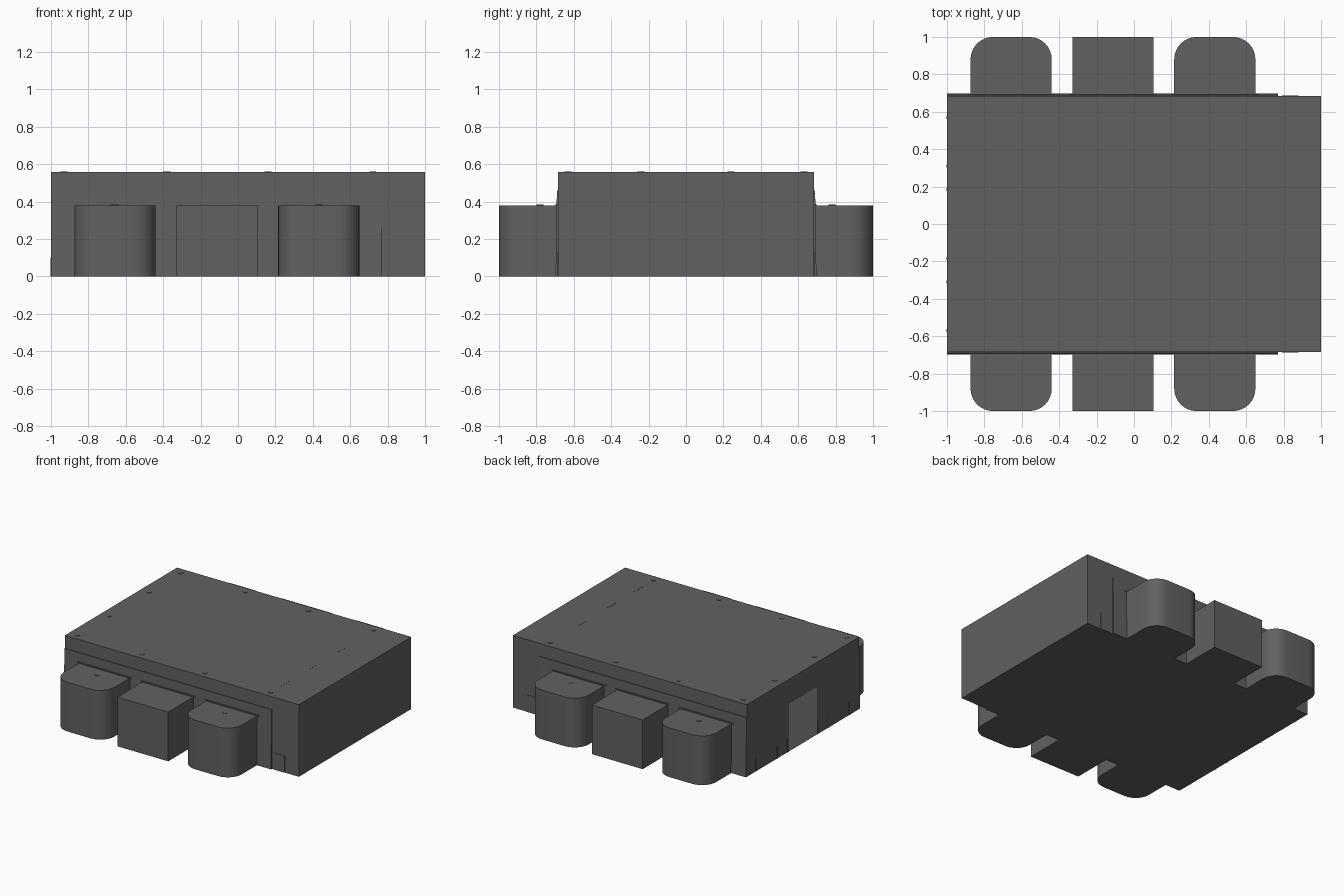
import bpy, bmesh, math

if "Cube" in bpy.data.objects:
    bpy.data.objects.remove(bpy.data.objects["Cube"])


def make_object(name, bm, mat=None):
    bmesh.ops.recalc_face_normals(bm, faces=bm.faces)
    mesh = bpy.data.meshes.new(name)
    bm.to_mesh(mesh)
    bm.free()
    ob = bpy.data.objects.new(name, mesh)
    bpy.context.collection.objects.link(ob)
    if mat:
        mesh.materials.append(mat)
    return ob


def prism(name, base, top, mat=None):
    """Solid between two matching loops of points."""
    bm = bmesh.new()
    a = [bm.verts.new(p) for p in base]
    b = [bm.verts.new(p) for p in top]
    bm.faces.new(a)
    bm.faces.new(b)
    n = len(a)
    for i in range(n):
        bm.faces.new((a[i], a[(i + 1) % n], b[(i + 1) % n], b[i]))
    return make_object(name, bm, mat)


def box(name, x, y, z, mat=None):
    loop = [(x[0], y[0]), (x[1], y[0]), (x[1], y[1]), (x[0], y[1])]
    return prism(name, [(*p, z[0]) for p in loop], [(*p, z[1]) for p in loop], mat)


def screw(name, x, y, z):
    loop = [(x + 0.018 * math.cos(k * math.pi / 6), y + 0.018 * math.sin(k * math.pi / 6))
            for k in range(12)]
    return prism(name, [(*p, z - 0.01) for p in loop], [(*p, z + 0.003) for p in loop])


def material(name, v):
    m = bpy.data.materials.new(name)
    m.diffuse_color = (v, v, v, 1)
    m.use_nodes = True
    m.node_tree.nodes["Principled BSDF"].inputs["Base Color"].default_value = m.diffuse_color
    return m


grey = material("body_grey", 0.12)
light = material("door_grey", 0.3)

# Main housing and end door
box("main_body", (-1, 1), (-0.685, 0.685), (0, 0.557))
box("end_door", (-1.001, -0.98), (-0.17, 0.17), (0.002, 0.37), light)

# Small brackets at the foot of the end wall
for y in (-0.57, -0.31, -0.185, 0.185, 0.31, 0.57):
    box("end_bracket", (-1.003, -0.98), (y - 0.008, y + 0.008), (0, 0.1))

# Roof screws around the edge and slots near the far end
xs, ys = (-0.93, -0.38, 0.16, 0.72), (-0.63, -0.24, 0.24, 0.63)
for x in xs:
    for y in ys:
        if x == xs[0] or abs(y) > 0.5:
            screw("roof_screw", x, y, 0.557)
for y in (-0.45, -0.12, 0.24):
    box("roof_slot", (0.715, 0.725), (y - 0.05, y + 0.05), (0.55, 0.558))

R = 0.12
for s in (-1, 1):
    # Side skirt, slightly thicker at the foot
    prof = [(0.66, 0), (0.697, 0), (0.69, 0.458), (0.66, 0.458)]
    prism("side_skirt", [(-1, s * y, z) for y, z in prof],
          [(0.77, s * y, z) for y, z in prof])
    box("side_bracket", (0.79, 0.88), sorted((s * 0.67, s * 0.688)), (0, 0.13))

    # Three seats per side: rounded, square, rounded
    for i, cx in enumerate((-0.657, -0.113, 0.432)):
        x0, x1 = cx - 0.217, cx + 0.217
        if i == 1:
            box("square_pod", (x0, x1), sorted((s * 0.67, s * 1.0)), (0, 0.38))
        else:
            loop = [(x0, s * 0.67), (x1, s * 0.67)]
            for ox, start in ((x1 - R, 0), (x0 + R, 90)):
                for k in range(9):
                    a = math.radians(start + k * 90 / 8)
                    loop.append((ox + R * math.cos(a), s * (1 - R + R * math.sin(a))))
            pod = prism("rounded_pod", [(*p, 0) for p in loop], [(*p, 0.38) for p in loop])
            bpy.context.view_layer.objects.active = pod
            pod.select_set(True)
            bpy.ops.object.shade_smooth_by_angle(angle=math.radians(30))
            pod.select_set(False)
            screw("pod_screw", cx, s * 0.78, 0.38)
        # Thin flashing strip where the pod meets the wall
        box("pod_flashing", (x0 - 0.015, x1 + 0.015),
            sorted((s * 0.67, s * 0.697)), (0.378, 0.388))

for ob in bpy.context.collection.objects:
    if not ob.data.materials:
        ob.data.materials.append(grey)
